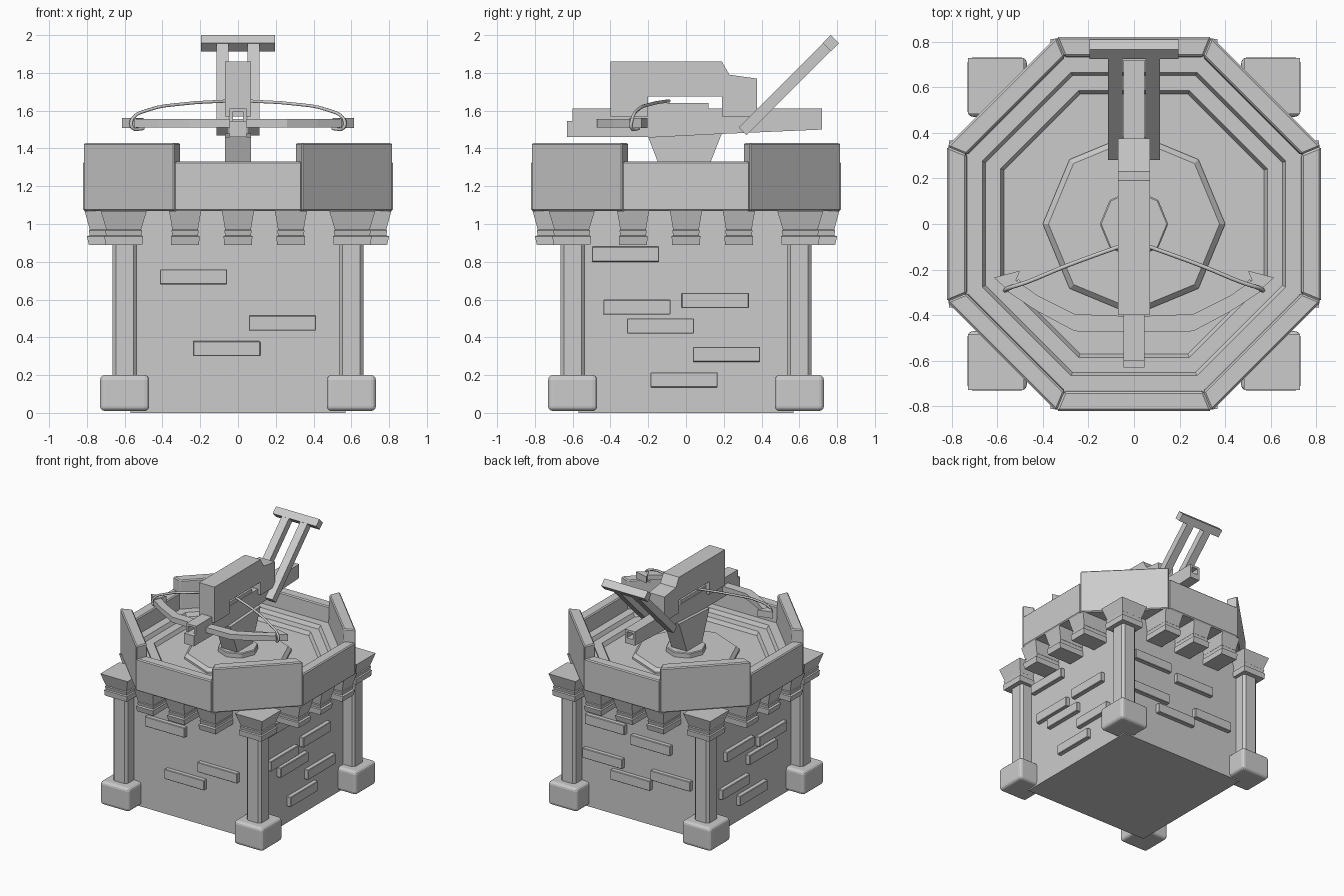
import bpy, bmesh, math
from mathutils import Matrix, Vector

if "Cube" in bpy.data.objects:
    bpy.data.objects.remove(bpy.data.objects["Cube"])

def finish(name, bm, bevel=0, segs=1, rot=0):
    bmesh.ops.recalc_face_normals(bm, faces=bm.faces)
    if rot:
        bm.transform(Matrix.Rotation(rot, 4, 'Z'))
    me = bpy.data.meshes.new(name)
    bm.to_mesh(me)
    bm.free()
    ob = bpy.data.objects.new(name, me)
    bpy.context.collection.objects.link(ob)
    if bevel:
        m = ob.modifiers.new("bevel", 'BEVEL')
        m.width, m.segments, m.limit_method = bevel, segs, 'ANGLE'
    return ob

def loft(name, rings, **kw):
    """Closed solid through rings of 3D points with equal counts."""
    bm = bmesh.new()
    vs = [[bm.verts.new(p) for p in r] for r in rings]
    n = len(rings[0])
    for a, b in zip(vs, vs[1:]):
        for i in range(n):
            bm.faces.new((a[i], a[(i + 1) % n], b[(i + 1) % n], b[i]))
    bm.faces.new(vs[0][::-1])
    bm.faces.new(vs[-1])
    return finish(name, bm, **kw)

def rect(x0, x1, y0, y1, z):
    return [(x0, y0, z), (x1, y0, z), (x1, y1, z), (x0, y1, z)]

def box(name, x0, x1, y0, y1, z0, z1, **kw):
    return loft(name, [rect(x0, x1, y0, y1, z0), rect(x0, x1, y0, y1, z1)], **kw)

def side_profile(name, pts, x0, x1, **kw):
    """Extrude a (y, z) outline across x."""
    return loft(name, [[(x, y, z) for y, z in pts] for x in (x0, x1)], **kw)

def octagon(r, z, offset=0):
    return [(r * math.cos(offset + i * math.pi / 4), r * math.sin(offset + i * math.pi / 4), z)
            for i in range(8)]

def apothem_ring(a, z):
    return octagon(a / math.cos(math.pi / 8), z, math.pi / 8)

# square tower body
box("tower_wall", -.57, .57, -.57, .57, 0, 1.1)

# raised bricks per side: (along wall, height), seen from outside
side = [(-.32, .84), (-.26, .56), (.155, .595), (-.135, .46), (.215, .31), (-.01, .175)]
bricks = [
    [(-.235, .72), (.235, .475), (-.06, .34)],
    side,
    [(-.31, .72), (.1, .66), (-.33, .44), (-.08, .33), (.28, .42)],
    [(-u, z) for u, z in side],
]
for k, layout in enumerate(bricks):
    for u, z in layout:
        box("wall_brick", u - .178, u + .178, -.605, -.55, z - .04, z + .04,
            rot=k * math.pi / 2, bevel=.004)

# corner pillars, bases, capitals and the corbels between them
for k in range(4):
    rot = k * math.pi / 2
    box("corner_base", .47, .73, -.73, -.47, .01, .2, bevel=.025, segs=3, rot=rot)
    box("corner_pillar", .535, .665, -.665, -.535, .1, .92, bevel=.018, rot=rot)
    c = .605
    levels = [(.098, .89), (.102, .935), (.093, .94), (.098, .965), (.092, .97), (.122, 1.07)]
    loft("pillar_capital", [rect(c - h, c + h, -c - h, -c + h, z) for h, z in levels], rot=rot)
    for x in (-.28, 0, .28):
        prof = [(.074, .79, .89), (.076, .80, .935), (.068, .785, .94),
                (.072, .79, .965), (.068, .785, .97), (.085, .812, 1.07)]
        loft("corbel", [rect(x - h, x + h, -o, -.55, z) for h, o, z in prof], rot=rot)

# octagonal platform with stepped floor
steps = [(.80, 1.07), (.80, 1.2), (.665, 1.2), (.65, 1.17), (.585, 1.17), (.57, 1.14)]
loft("platform_floor", [apothem_ring(a, z) for a, z in steps])

# parapet: low on the straight sides, high on the diagonals
outer, inner = apothem_ring(.82, 0), apothem_ring(.735, 0)
inner_low = apothem_ring(.725, 0)
for i in range(8):
    j = (i + 1) % 8
    top = 1.43 if i % 2 == 0 else 1.33
    lvl = lambda ring, z: [(p[0], p[1], z) for p in (outer[i], outer[j], ring[j], ring[i])]
    loft("parapet_panel", [lvl(inner_low, 1.07), lvl(inner, top)], bevel=.008)

# turntable and pivot
loft("turntable", [octagon(.4, 1.12), octagon(.4, 1.155), octagon(.375, 1.18)])
loft("pivot_base", [octagon(.15, 1.17), octagon(.15, 1.22)], bevel=.006)
side_profile("pivot_post", [(-.2, 1.46), (-.1, 1.2), (.08, 1.2), (.19, 1.48)], -.07, .07)

# weapon stock: solid keel with a hollow square channel on top
side_profile("stock_keel", [(-.63, 1.46), (-.2, 1.46), (.72, 1.5), (.72, 1.545), (-.63, 1.545)], -.045, .045)
for s in (-1, 1):
    x0, x1 = sorted((s * .027, s * .045))
    box("stock_channel_side", x0, x1, -.6, .72, 1.54, 1.61)
box("stock_channel_top", -.045, .045, -.6, .72, 1.595, 1.612)
box("string_carriage", -.04, .04, -.21, .12, 1.61, 1.64)

# magazine housing with a slot through it
side_profile("magazine", [(-.4, 1.57), (-.4, 1.86), (.19, 1.86), (.23, 1.79), (.375, 1.77),
                          (.375, 1.57), (.19, 1.57), (.19, 1.675), (-.2, 1.675), (-.2, 1.57)], -.07, .07)

# slanted lever frame
d, n = Vector((0, 1, 1)).normalized(), Vector((0, -1, 1)).normalized()
start = Vector((0, .30, 1.49))
def slanted(name, x0, x1, t0, t1, th):
    pts = [start + d * t + n * s for t, s in ((t0, -th), (t1, -th), (t1, th), (t0, th))]
    side_profile(name, [(p.y, p.z) for p in pts], x0, x1)
slanted("lever_bar_left", -.115, -.05, 0, .66, .029)
slanted("lever_bar_right", .05, .115, 0, .66, .029)
slanted("lever_crossbar", -.195, .195, .63, .69, .031)

# bow limbs
limb = [(0, -.475, -.405), (.26, -.47, -.395), (.42, -.385, -.315), (.55, -.30, -.225)]
front = [(x, f) for x, f, b in limb]
back = [(x, b) for x, f, b in limb]
outline = ([(-x, y) for x, y in front[:0:-1]] + front + back[::-1] + [(-x, y) for x, y in back[1:]])
loft("bow_limbs", [[(x, y, z) for x, y in outline] for z in (1.512, 1.555)])
tip = [(.50, -.205), (.54, -.30), (.615, -.235)]
for s in (-1, 1):
    loft("bow_tip", [[(s * x, y, z) for x, y in tip] for z in (1.507, 1.56)])

# bow strings, hooked around the tips
for s in (-1, 1):
    cu = bpy.data.curves.new("bow_string", 'CURVE')
    cu.dimensions, cu.bevel_depth, cu.bevel_resolution, cu.resolution_u = '3D', .009, 1, 4
    pts = [(.04, -.09, 1.652), (.3, -.185, 1.635), (.47, -.255, 1.605), (.56, -.285, 1.555),
           (.56, -.29, 1.51), (.50, -.25, 1.505)]
    sp = cu.splines.new('BEZIER')
    sp.bezier_points.add(len(pts) - 1)
    for b, (x, y, z) in zip(sp.bezier_points, pts):
        b.co = (s * x, y, z)
        b.handle_left_type = b.handle_right_type = 'AUTO'
    bpy.context.collection.objects.link(bpy.data.objects.new("bow_string", cu))
